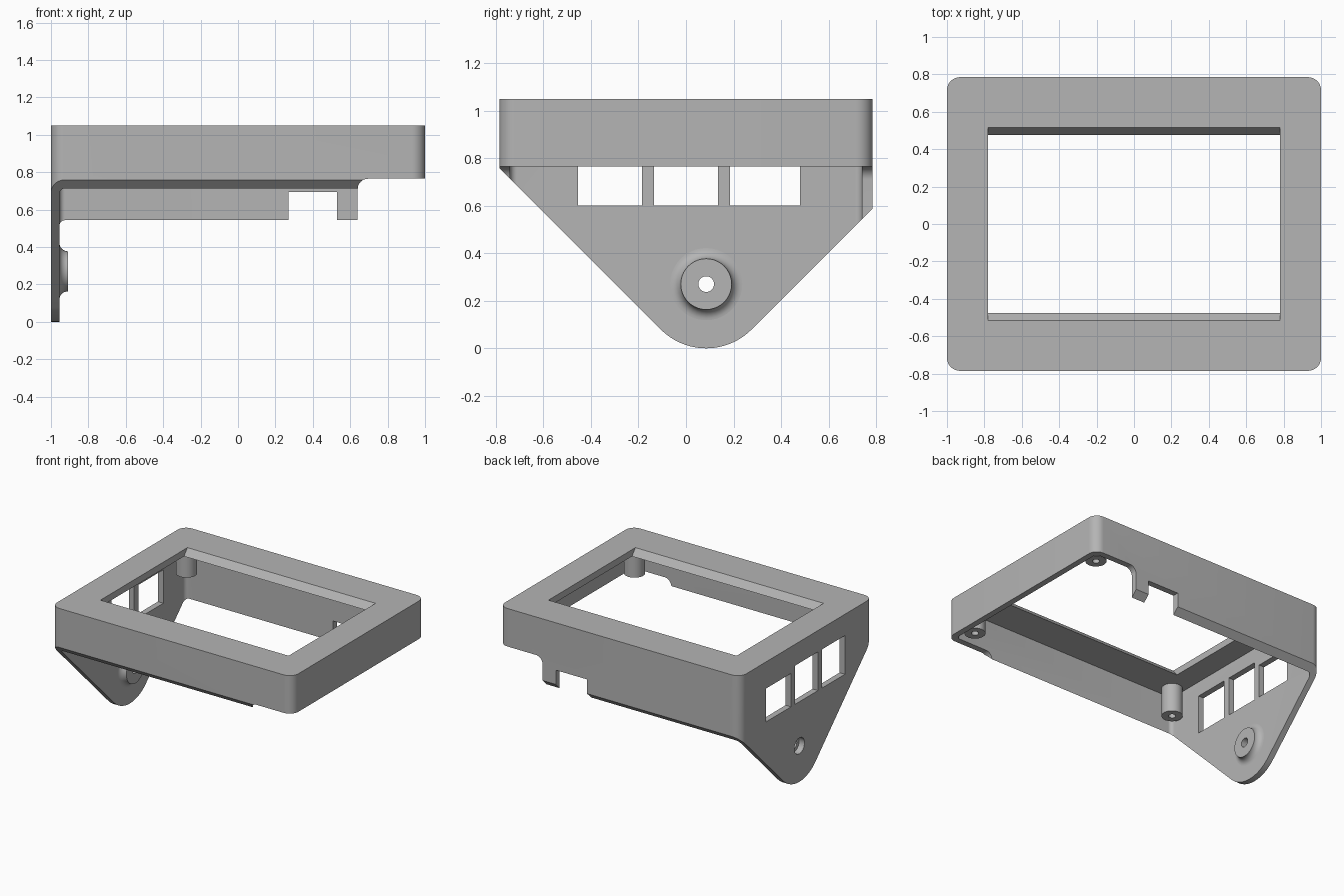
import bpy, bmesh
from math import cos, sin, pi, radians

if "Cube" in bpy.data.objects:
    bpy.data.objects.remove(bpy.data.objects["Cube"])

grey = bpy.data.materials.new("plain_grey")
grey.use_nodes = True
colour = (0.46, 0.46, 0.46, 1)
grey.diffuse_color = colour
grey.node_tree.nodes["Principled BSDF"].inputs["Base Color"].default_value = colour


def arc(cx, cy, r, start, end, steps=10):
    angles = [radians(start + (end - start) * i / steps) for i in range(steps + 1)]
    return [(cx + r * cos(a), cy + r * sin(a)) for a in angles]


def rounded_rect(hx, hy, r):
    cx, cy = hx - r, hy - r
    return (arc(cx, cy, r, 0, 90) + arc(-cx, cy, r, 90, 180)
            + arc(-cx, -cy, r, 180, 270) + arc(cx, -cy, r, 270, 360))


def rect(a0, a1, b0, b1):
    return [(a0, b0), (a1, b0), (a1, b1), (a0, b1)]


def finish(bm, name):
    bmesh.ops.recalc_face_normals(bm, faces=bm.faces)
    mesh = bpy.data.meshes.new(name)
    bm.to_mesh(mesh)
    bm.free()
    mesh.materials.append(grey)
    obj = bpy.data.objects.new(name, mesh)
    bpy.context.collection.objects.link(obj)
    return obj


def prism(name, points, axis, low, high):
    """Extrude a 2D profile along one axis."""
    place = {"X": lambda a, b, t: (t, a, b),
             "Y": lambda a, b, t: (a, t, b),
             "Z": lambda a, b, t: (a, b, t)}[axis]
    bm = bmesh.new()
    ends = [[bm.verts.new(place(a, b, t)) for a, b in points] for t in (low, high)]
    for ring in ends:
        bm.faces.new(ring)
    n = len(points)
    for i in range(n):
        j = (i + 1) % n
        bm.faces.new((ends[0][i], ends[0][j], ends[1][j], ends[1][i]))
    return finish(bm, name)


def lathe(name, profile, place, steps=40):
    """Revolve a closed (radius, height) profile; place maps (u, v, h) to space."""
    bm = bmesh.new()
    rings = []
    for s in range(steps):
        a = 2 * pi * s / steps
        rings.append([bm.verts.new(place(r * cos(a), r * sin(a), h)) for r, h in profile])
    n = len(profile)
    for s in range(steps):
        one, two = rings[s], rings[(s + 1) % steps]
        for i in range(n):
            j = (i + 1) % n
            bm.faces.new((one[i], one[j], two[j], two[i]))
    return finish(bm, name)


def activate(obj):
    bpy.ops.object.select_all(action="DESELECT")
    obj.select_set(True)
    bpy.context.view_layer.objects.active = obj


def carve(obj, tool, operation="DIFFERENCE"):
    tool.hide_render = True
    mod = obj.modifiers.new("carve", "BOOLEAN")
    mod.operation, mod.solver, mod.object = operation, "EXACT", tool
    activate(obj)
    bpy.ops.object.modifier_apply(modifier=mod.name)
    bpy.data.objects.remove(tool)


def smooth(obj):
    activate(obj)
    bpy.ops.object.shade_smooth_by_angle(angle=radians(30))


TOP, LIP, INNER = 1.05, 0.765, 1.0
BOSS_Y, BOSS_Z = 0.085, 0.27

# Hollow case with rounded corners
case = prism("case", rounded_rect(1, 0.785, 0.07), "Z", -0.1, TOP)
carve(case, prism("cavity", rounded_rect(0.955, 0.74, 0.03), "Z", -0.5, INNER))

# Side outline: sloped lower edges running into a round tip
tip = arc(BOSS_Y, BOSS_Z, 0.27, 225, 315, 24)
(ly, lz), (ry, rz) = tip[0], tip[-1]
side = [(-1, lz + ly + 1)] + tip + [(1, rz + 1 - ry), (1, 1.3), (-1, 1.3)]
carve(case, prism("side_outline", side, "X", -1.2, 1.2), "INTERSECT")

# Front outline: raised lower edge at the right, with a filleted step
front = ([(-1.2, -0.3), (0.64, -0.3)] + arc(0.695, LIP - 0.055, 0.055, 180, 90)
         + [(1.2, LIP), (1.2, 1.3), (-1.2, 1.3)])
carve(case, prism("front_outline", front, "Y", -1.1, 1.1), "INTERSECT")

# Screen opening with sloped front and back edges
opening = [(-0.475, 0.9), (0.475, 0.9), (0.475, INNER), (0.523, 1.06),
           (-0.523, 1.06), (-0.475, INNER)]
carve(case, prism("screen_opening", opening, "X", -0.78, 0.78))

# Socket windows in the bracket wall
for y0, y1, top in ((-0.455, -0.185, 0.89), (-0.135, 0.135, 0.89), (0.185, 0.48, 0.85)):
    carve(case, prism("window", rect(y0, y1, 0.6, top), "X", -1.1, -0.9))

# Notch in the back wall and the screw recess in the bracket
carve(case, prism("notch", rect(0.27, 0.53, 0.3, 0.695), "Y", 0.7, 0.9))
carve(case, prism("screw_recess", arc(BOSS_Y, BOSS_Z, 0.06, 0, 350, 35), "X", -1.1, -0.9))
smooth(case)

# Filleted screw boss on the inside of the bracket
boss_profile = ([(0.033, 0), (0.033, 0.045)] + arc(0.152, 0.045, 0.045, 180, 270, 8))
smooth(lathe("screw_boss", boss_profile,
             lambda u, v, h: (-0.955 + h, BOSS_Y + u, BOSS_Z + v)))

# Four screen posts with blind screw holes
post_profile = [(0.001, 0.19), (0.025, 0.19), (0.025, 0), (0.072, 0), (0.072, 0.215), (0.001, 0.215)]
for sx, side_name in ((-1, "right"), (1, "left")):
    for sy, end_name in ((-1, "front"), (1, "back")):
        smooth(lathe(f"{end_name}_{side_name}_post", post_profile,
                     lambda u, v, h: (sx * 0.875 + u, sy * 0.64 + v, 0.785 + h)))
